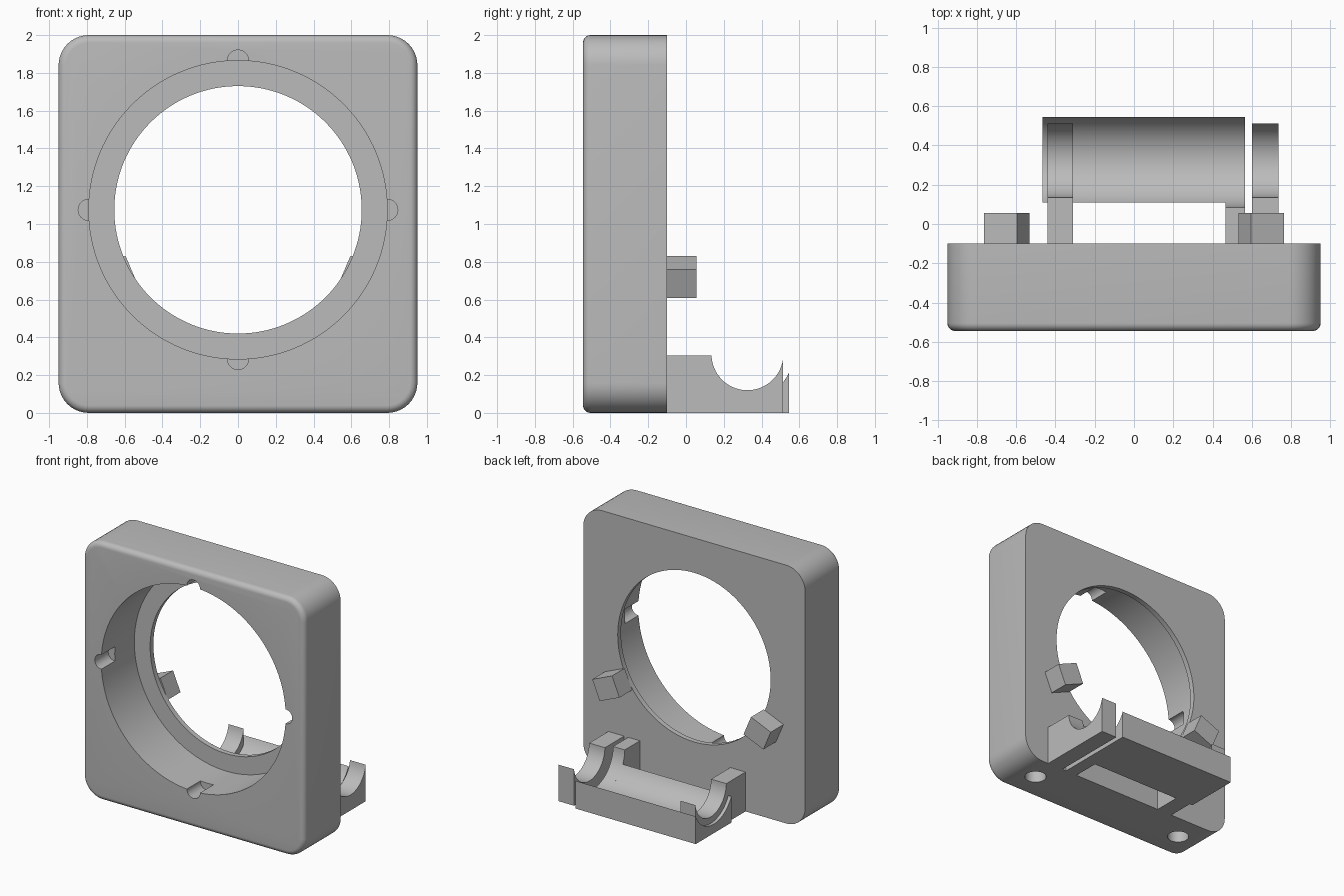
import bpy, bmesh, math
from mathutils import Matrix, Vector

if "Cube" in bpy.data.objects:
    bpy.data.objects.remove(bpy.data.objects["Cube"], do_unlink=True)

grey = bpy.data.materials.new("plain grey")
grey.use_nodes = True
grey.diffuse_color = (0.5, 0.5, 0.5, 1)
grey.node_tree.nodes["Principled BSDF"].inputs["Base Color"].default_value = (0.5, 0.5, 0.5, 1)

FRONT, BACK = -0.545, -0.1
BORE_Z = 1.075


def finish(bm, name):
    bmesh.ops.recalc_face_normals(bm, faces=bm.faces)
    mesh = bpy.data.meshes.new(name)
    bm.to_mesh(mesh)
    bm.free()
    mesh.materials.append(grey)
    obj = bpy.data.objects.new(name, mesh)
    bpy.context.collection.objects.link(obj)
    return obj


def activate(obj):
    bpy.ops.object.select_all(action='DESELECT')
    obj.select_set(True)
    bpy.context.view_layer.objects.active = obj


def smooth(obj):
    activate(obj)
    bpy.ops.object.shade_smooth_by_angle(angle=math.radians(30))


def box(lo, hi):
    bm = bmesh.new()
    lo, hi = Vector(lo), Vector(hi)
    size = hi - lo
    bmesh.ops.create_cube(bm, size=1, matrix=Matrix.Translation((lo + hi) / 2) @ Matrix.Diagonal((*size, 1)))
    return bm


def cut_cylinder(obj, radius, start, end, segments):
    """Cut a round hole running from start to end."""
    start, end = Vector(start), Vector(end)
    axis = end - start
    bm = bmesh.new()
    bmesh.ops.create_cone(
        bm, cap_ends=True, segments=segments, radius1=radius, radius2=radius, depth=axis.length,
        matrix=Matrix.Translation((start + end) / 2) @ axis.to_track_quat('Z', 'Y').to_matrix().to_4x4())
    cutter = finish(bm, "hole_cutter")
    cutter.hide_render = True
    mod = obj.modifiers.new("hole", 'BOOLEAN')
    mod.operation, mod.solver, mod.object = 'DIFFERENCE', 'EXACT', cutter
    activate(obj)
    bpy.ops.object.modifier_apply(modifier=mod.name)
    bpy.data.objects.remove(cutter, do_unlink=True)


# Housing: rounded square block with a softened front edge
bm = box((-0.95, FRONT, 0), (0.95, BACK, 2))
corners = [e for e in bm.edges if abs(e.verts[0].co.y - e.verts[1].co.y) > 0.1]
bmesh.ops.bevel(bm, geom=corners, offset=0.16, segments=10, profile=0.5, affect='EDGES')
rim = [e for e in bm.edges if all(v.co.y < FRONT + 0.001 for v in e.verts)]
bmesh.ops.bevel(bm, geom=rim, offset=0.04, segments=6, profile=0.5, affect='EDGES')
housing = finish(bm, "housing")

# Stepped bore, leaving a thin lip at the back
cut_cylinder(housing, 0.79, (0, FRONT - 0.1, BORE_Z), (0, BACK - 0.04, BORE_Z), 128)
cut_cylinder(housing, 0.655, (0, FRONT, BORE_Z), (0, BACK + 0.1, BORE_Z), 128)

# Four locating notches around the bore
for i in range(4):
    a = i * math.pi / 2
    x, z = 0.79 * math.cos(a), BORE_Z + 0.79 * math.sin(a)
    cut_cylinder(housing, 0.056, (x, FRONT - 0.1, z), (x, FRONT + 0.165, z), 32)

# Screw holes in the underside
for side in (-1, 1):
    cut_cylinder(housing, 0.078, (side * 0.68, -0.31, -0.1), (side * 0.68, -0.31, 0.35), 32)
smooth(housing)

# Tilted lugs on the back
for side, name in ((1, "left_lug"), (-1, "right_lug")):
    bm = box((-0.092, BACK, -0.082), (0.092, 0.055, 0.082))
    tilt = Matrix.Rotation(side * math.radians(23), 4, 'Y')
    bm.transform(Matrix.Translation((side * 0.648, 0, 0.72)) @ tilt)
    finish(bm, name)

# Tube cradle: profiles with a round trough, extruded across the width
TROUGH_Y, TROUGH_Z = 0.325, 0.31


def cradle(name, x0, x1, y0, y1, top, radius):
    a1 = 2 * math.pi - math.acos((y1 - TROUGH_Y) / radius)
    a0 = math.pi + math.asin((TROUGH_Z - top) / radius)
    steps = 32
    outline = [(y0, 0), (y1, 0)]
    for i in range(steps + 1):
        a = a1 + (a0 - a1) * i / steps
        outline.append((TROUGH_Y + radius * math.cos(a), TROUGH_Z + radius * math.sin(a)))
    if outline[-1][0] - y0 > 0.01:
        outline.append((y0, top))
    bm = bmesh.new()
    face = bm.faces.new([bm.verts.new((x0, y, z)) for y, z in outline])
    ext = bmesh.ops.extrude_face_region(bm, geom=[face])
    moved = [g for g in ext["geom"] if isinstance(g, bmesh.types.BMVert)]
    bmesh.ops.translate(bm, verts=moved, vec=(x1 - x0, 0, 0))
    smooth(finish(bm, name))


cradle("cradle_base", -0.465, 0.465, 0.11, 0.545, 0.2034, 0.24)
cradle("cradle_arm", 0.465, 0.565, BACK - 0.01, 0.545, 0.305, 0.24)
cradle("right_clip", -0.44, -0.31, BACK - 0.01, 0.513, 0.305, 0.19)
cradle("left_clip", 0.6, 0.735, BACK - 0.01, 0.513, 0.305, 0.19)
